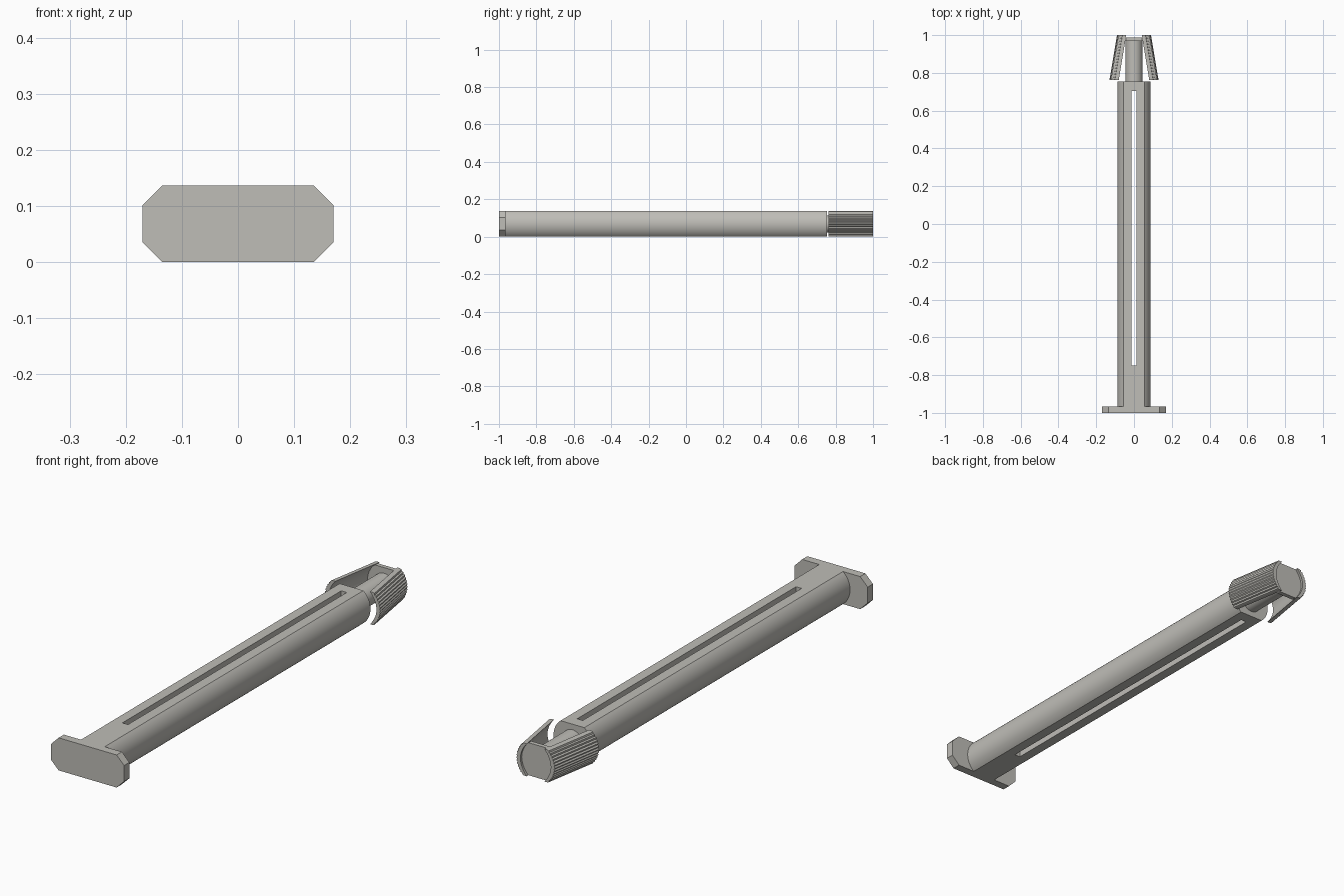
import bpy, bmesh, math

if "Cube" in bpy.data.objects:
    bpy.data.objects.remove(bpy.data.objects["Cube"])

H = 0.137           # overall thickness
C = H / 2           # axis height
R = 0.088           # shaft radius

mat = bpy.data.materials.new("warm grey plastic")
mat.diffuse_color = (0.52, 0.51, 0.475, 1)
mat.use_nodes = True
mat.node_tree.nodes["Principled BSDF"].inputs["Base Color"].default_value = mat.diffuse_color


def loft(name, sections):
    """Solid through matching (y, [(x, z), ...]) cross-sections."""
    bm = bmesh.new()
    rings = [[bm.verts.new((x, y, z)) for x, z in pts] for y, pts in sections]
    n = len(rings[0])
    for a, b in zip(rings, rings[1:]):
        for i in range(n):
            j = (i + 1) % n
            bm.faces.new((a[i], a[j], b[j], b[i]))
    bm.faces.new(rings[0])
    bm.faces.new(rings[-1])
    bmesh.ops.recalc_face_normals(bm, faces=bm.faces)
    me = bpy.data.meshes.new(name)
    bm.to_mesh(me)
    bm.free()
    me.materials.append(mat)
    ob = bpy.data.objects.new(name, me)
    bpy.context.collection.objects.link(ob)
    return ob


def activate(ob):
    bpy.ops.object.select_all(action='DESELECT')
    ob.select_set(True)
    bpy.context.view_layer.objects.active = ob


def smooth(ob, deg=25):
    activate(ob)
    bpy.ops.object.shade_smooth_by_angle(angle=math.radians(deg))


def flat_round(r, steps=20):
    """Circle cut off flat at the top and bottom."""
    a = math.asin(min(1, C / r))
    right = [(r * math.cos(t), C + r * math.sin(t))
             for t in (-a + 2 * a * i / steps for i in range(steps + 1))]
    return right + [(-x, z) for x, z in reversed(right)]


def box(x, z0, z1):
    return [(-x, z0), (x, z0), (x, z1), (-x, z1)]


# Head plate with chamfered corners
w, c = 0.17, 0.035
head = [(-w + c, 0), (w - c, 0), (w, c), (w, H - c),
        (w - c, H), (-w + c, H), (-w, H - c), (-w, c)]
loft("head_plate", [(-1, head), (-0.965, head)])

# Shaft with a long slot through it
shaft = loft("shaft", [(-0.966, flat_round(R)), (0.755, flat_round(R))])
cutter = loft("slot_cutter", [(-0.75, box(0.013, -0.1, 0.3)), (0.705, box(0.013, -0.1, 0.3))])
cutter.hide_render = True
mod = shaft.modifiers.new("slot", 'BOOLEAN')
mod.operation = 'DIFFERENCE'
mod.solver = 'EXACT'
mod.object = cutter
activate(shaft)
bpy.ops.object.modifier_apply(modifier="slot")
bpy.data.objects.remove(cutter)
smooth(shaft)

# Thin neck between the shaft and the tip
neck = [(0.045 * math.cos(math.tau * i / 40), C + 0.045 * math.sin(math.tau * i / 40))
        for i in range(40)]
smooth(loft("neck", [(0.753, neck), (0.972, neck)]))

# End cap, slightly recessed between the barbs
smooth(loft("end_cap", [(0.97, flat_round(0.08)), (0.988, flat_round(0.08))]))


def barb_section(side, shift):
    """Crescent with a ridged outer arc and a concave inner side."""
    n = 26
    a = math.asin(C / R)
    pts = []
    for i in range(n + 1):
        t = -a + 2 * a * i / n
        r = R + (0.002 if i % 2 else -0.002)
        z = min(H, max(0, C + r * math.sin(t)))
        if i in (0, n):
            z = 0 if i == 0 else H
        pts.append((side * (r * math.cos(t) + shift), z))
    for i in range(13):
        u = 1 - i / 6
        pts.append((side * (0.041 + 0.03 * (1 - u * u) + shift), C + C * u))
    return pts


# Ridged snap barbs, flaring toward the shaft
for side, label in ((-1, "left"), (1, "right")):
    smooth(loft(label + "_barb", [(0.762, barb_section(side, 0.04)),
                                  (1.0, barb_section(side, 0))]), 22)
